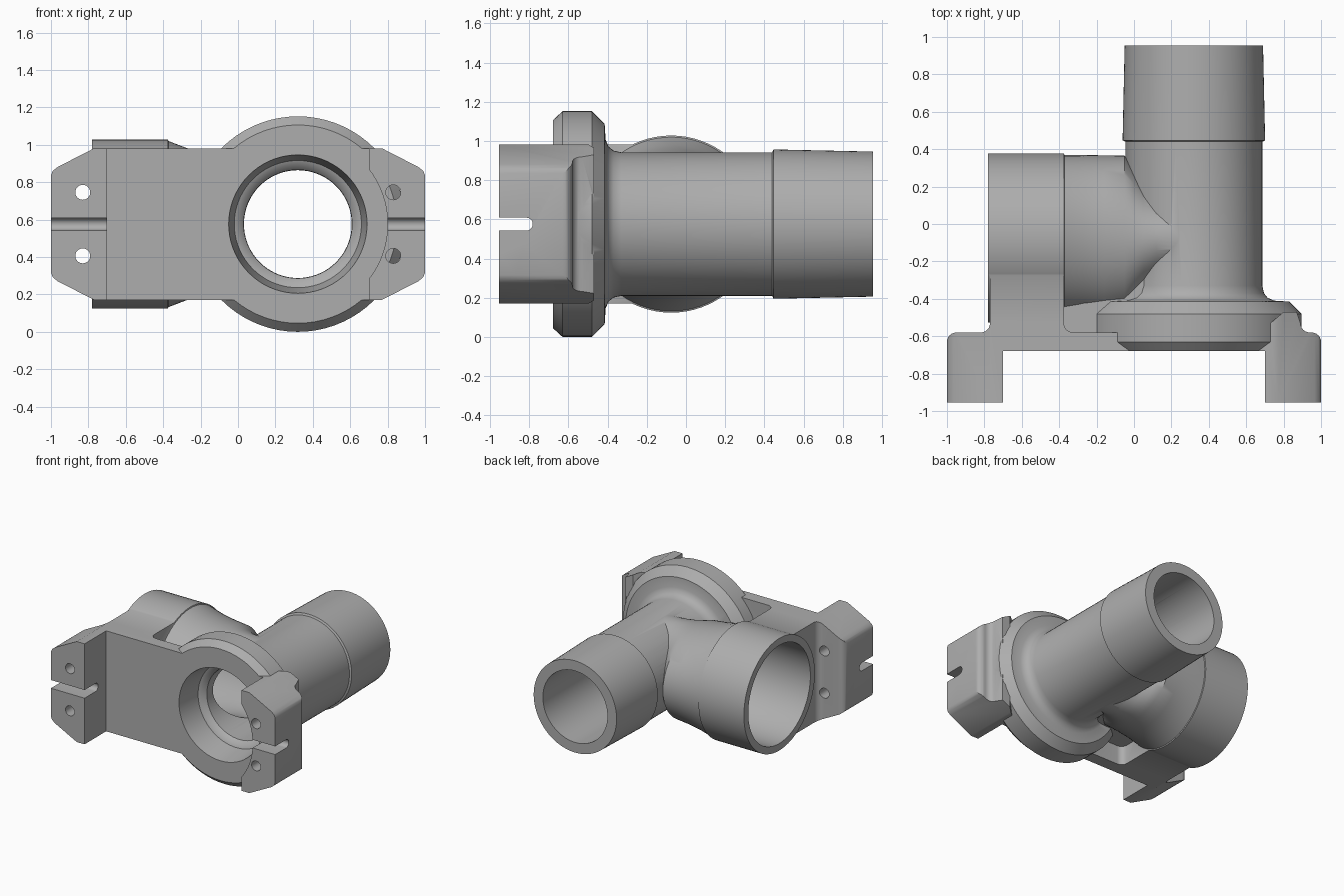
import bpy, bmesh, math
from mathutils import Vector

if "Cube" in bpy.data.objects:
    bpy.data.objects.remove(bpy.data.objects["Cube"], do_unlink=True)

CX, CY, CZ = 0.32, -0.075, 0.576   # main axis x, branch axis y, common axis height

grey = bpy.data.materials.new("cast grey")
grey.use_nodes = True
grey.diffuse_color = (0.42, 0.42, 0.42, 1)
grey.node_tree.nodes["Principled BSDF"].inputs["Base Color"].default_value = (0.42, 0.42, 0.42, 1)


def skin(name, rings):
    """Closed solid through matching rings of points."""
    bm = bmesh.new()
    loops = [[bm.verts.new(p) for p in ring] for ring in rings]
    n = len(loops[0])
    for a, b in zip(loops, loops[1:]):
        for i in range(n):
            j = (i + 1) % n
            bm.faces.new((a[i], a[j], b[j], b[i]))
    bm.faces.new(loops[0][::-1])
    bm.faces.new(loops[-1])
    bmesh.ops.recalc_face_normals(bm, faces=bm.faces)
    mesh = bpy.data.meshes.new(name)
    bm.to_mesh(mesh)
    bm.free()
    mesh.materials.append(grey)
    obj = bpy.data.objects.new(name, mesh)
    bpy.context.collection.objects.link(obj)
    return obj


def turned(name, axis, u, v, profile, n=72):
    """Round part; profile rows are (position, radius) or (position, radius, radius)."""
    rings = []
    for row in profile:
        ring = []
        for i in range(n):
            t = math.tau * i / n
            a, b = u + row[1] * math.cos(t), v + row[-1] * math.sin(t)
            ring.append((a, row[0], b) if axis == "Y" else (row[0], a, b))
        rings.append(ring)
    return skin(name, rings)


def prism(name, axis, outline, lo, hi):
    """Extrude a 2D outline along one axis."""
    k = "XYZ".index(axis)
    rings = []
    for w in (lo, hi):
        ring = []
        for p in outline:
            q = list(p)
            q.insert(k, w)
            ring.append(Vector(q))
        rings.append(ring)
    return skin(name, rings)


def combine(target, tool, operation):
    mod = target.modifiers.new(operation, "BOOLEAN")
    mod.operation, mod.object, mod.solver = operation, tool, "EXACT"
    bpy.context.view_layer.objects.active = target
    bpy.ops.object.modifier_apply(modifier=mod.name)
    bpy.data.objects.remove(tool, do_unlink=True)


def arc(x, y, r, start, end, steps=6):
    return [(x + r * math.cos(math.radians(start + (end - start) * i / steps)),
             y + r * math.sin(math.radians(start + (end - start) * i / steps)))
            for i in range(steps + 1)]


# Bracket: plan outline with filleted clamp ends, trimmed by the front outline
plan = [(-1, -0.955), (-0.70, -0.955), (-0.70, -0.68), (0.70, -0.68), (0.70, -0.955), (1, -0.955)]
plan += arc(0.95, -0.63, 0.05, 0, 90)
plan += arc(0.94, -0.53, 0.05, 270, 180)
plan += [(0.87, -0.47), (0.80, -0.47)]
plan += arc(0.68, -0.53, 0.05, 0, -90)
plan += arc(-0.325, -0.53, 0.05, 270, 180)
plan += [(-0.375, -0.26), (-0.77, -0.26)]
plan += arc(-0.82, -0.53, 0.05, 0, -90)
plan += arc(-0.95, -0.63, 0.05, 90, 180)
bracket = prism("valve_body", "Z", plan, 0, 1.2)

quarter = [(1.0, 0.26), (0.99, 0.285), (0.965, 0.305), (0.77, 0.405)]
front = [(x, CZ + z) for x, z in quarter]
front += [(-x, CZ + z) for x, z in quarter[::-1]]
front += [(-x, CZ - z) for x, z in quarter]
front += [(x, CZ - z) for x, z in quarter[::-1]]
combine(bracket, prism("front_trim", "Y", front, -1.2, 0), "INTERSECT")

# Clamp details: round clearance, slots and bolt holes
combine(bracket, turned("face_clearance", "Y", CX, CZ, [(-1.1, 0.48), (-0.68, 0.48)]), "DIFFERENCE")
slot = [(-1.1, CZ + 0.033), (-1.1, CZ - 0.033)] + arc(-0.815, CZ, 0.033, -90, 90, 10)
combine(bracket, prism("clamp_slot", "X", slot, -1.1, 1.1), "DIFFERENCE")
for x in (-0.83, 0.83):
    for dz in (-0.17, 0.17):
        hole = turned("bolt_hole", "Y", x, CZ + dz, [(-1.1, 0.04), (-0.2, 0.04)], 24)
        combine(bracket, hole, "DIFFERENCE")

# Main pipe with flange, root fillet and tapered hose collar
main_pipe = turned("main_pipe", "Y", CX, CZ, [
    (-0.68, 0.53), (-0.63, 0.576), (-0.48, 0.576), (-0.415, 0.51), (-0.41, 0.43),
    (-0.395, 0.395), (-0.37, 0.375), (-0.33, 0.366), (0.44, 0.366), (0.447, 0.381), (0.955, 0.37)])
combine(bracket, main_pipe, "UNION")

# Web closing the middle of the gap between the neck and the plate
web = [(-0.45, -0.62), (0.1, -0.62), (0.1, -0.2), (-0.45, -0.2)]
combine(bracket, prism("web", "Z", web, CZ - 0.25, CZ + 0.25), "UNION")

# Branch pipe with a neck that blends into the main pipe
branch = turned("branch_pipe", "X", CY, CZ, [
    (-0.78, 0.452), (-0.375, 0.452), (-0.372, 0.444, 0.444), (-0.27, 0.444, 0.405),
    (-0.16, 0.442, 0.382), (-0.05, 0.44, 0.368), (0.0, 0.38, 0.363), (0.05, 0.31, 0.361),
    (0.12, 0.25, 0.36), (0.3, 0.2, 0.355)])
combine(bracket, branch, "UNION")

# Stepped main bore and tapered branch bore
combine(bracket, turned("main_bore", "Y", CX, CZ, [
    (-0.75, 0.372), (-0.68, 0.37), (-0.48, 0.34), (-0.47, 0.315), (-0.44, 0.29), (1.1, 0.288)]), "DIFFERENCE")
combine(bracket, turned("branch_bore", "X", CY, CZ, [
    (-0.9, 0.396), (-0.375, 0.394), (-0.1, 0.32), (0.05, 0.285), (0.32, 0.26)]), "DIFFERENCE")

# Smooth round surfaces, keep machined edges crisp
bpy.ops.object.select_all(action="DESELECT")
bracket.select_set(True)
bpy.context.view_layer.objects.active = bracket
bpy.ops.object.shade_smooth_by_angle(angle=math.radians(30))
